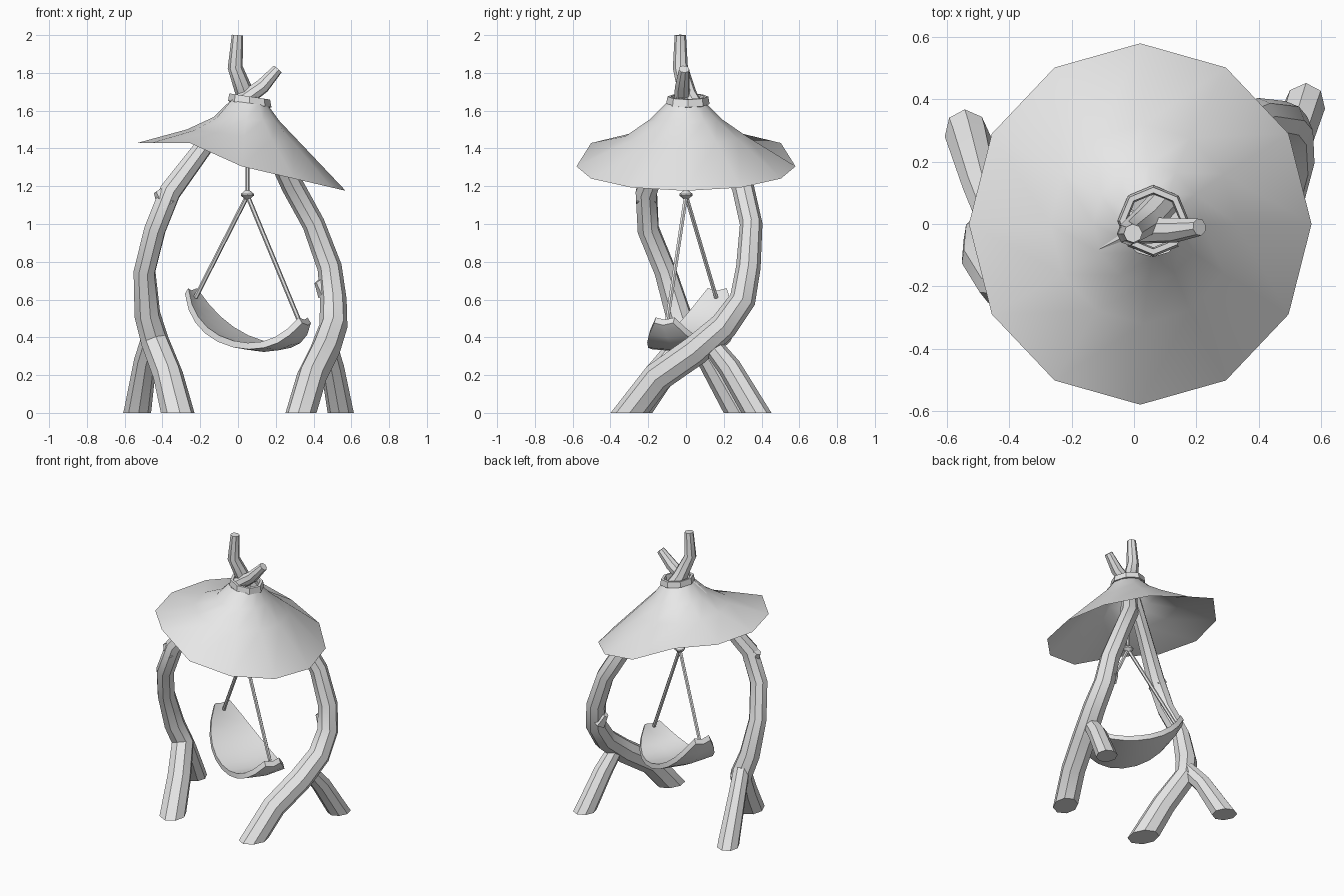
import bpy, bmesh, math
from mathutils import Vector

cube = bpy.data.objects.get("Cube")
if cube:
    bpy.data.objects.remove(cube)

grey = bpy.data.materials.new("plain_grey")
grey.use_nodes = True
grey.diffuse_color = (0.8, 0.8, 0.8, 1)
grey.node_tree.nodes["Principled BSDF"].inputs["Base Color"].default_value = (0.8, 0.8, 0.8, 1)


def finish(name, bm, angle=40, closed=True):
    if closed:
        bmesh.ops.recalc_face_normals(bm, faces=bm.faces)
    mesh = bpy.data.meshes.new(name)
    bm.to_mesh(mesh)
    bm.free()
    mesh.materials.append(grey)
    obj = bpy.data.objects.new(name, mesh)
    bpy.context.collection.objects.link(obj)
    bpy.ops.object.select_all(action="DESELECT")
    bpy.context.view_layer.objects.active = obj
    obj.select_set(True)
    bpy.ops.object.shade_smooth_by_angle(angle=math.radians(angle))
    return obj


def bridge(bm, rings):
    for a, b in zip(rings, rings[1:]):
        n = len(a)
        for i in range(n):
            bm.faces.new((a[i], a[(i + 1) % n], b[(i + 1) % n], b[i]))


def tube(name, path, sides=8, ground=False):
    """Capped tube along (x, y, z, radius) points, optionally cut flat at the ground."""
    bm = bmesh.new()
    pts = [Vector(p[:3]) for p in path]
    side, rings = Vector((1, 0, 0)), []
    for i, p in enumerate(pts):
        t = (pts[min(i + 1, len(pts) - 1)] - pts[max(i - 1, 0)]).normalized()
        side = (side - t * side.dot(t)).normalized()
        up = t.cross(side)
        rings.append([bm.verts.new(p + path[i][3] * (side * math.cos(a) + up * math.sin(a)))
                      for a in (math.tau * k / sides for k in range(sides))])
    bridge(bm, rings)
    bm.faces.new(rings[0])
    bm.faces.new(rings[-1])
    if ground:
        cut = bmesh.ops.bisect_plane(bm, geom=bm.verts[:] + bm.edges[:] + bm.faces[:],
                                     plane_co=(0, 0, 0), plane_no=(0, 0, -1), clear_outer=True)
        edges = [e for e in cut["geom_cut"] if isinstance(e, bmesh.types.BMEdge)]
        bmesh.ops.contextual_create(bm, geom=edges)
    return finish(name, bm)


# Two bent trunks that cross above the canopy
tube("left_trunk", [
    (.31, -.36, -.08, .08), (.39, -.15, .19, .08), (.46, .05, .33, .08), (.505, .2, .46, .075),
    (.505, .3, .6, .07), (.485, .33, .77, .065), (.4, .345, 1.0, .06), (.29, .3, 1.2, .06),
    (.15, .13, 1.48, .05), (.04, .01, 1.68, .05), (-.015, -.03, 1.83, .04), (-.003, -.03, 2.0, .03)],
    ground=True)
tube("right_trunk", [
    (-.3, -.34, -.08, .09), (-.37, -.14, .2, .08), (-.44, .0, .38, .075), (-.48, -.04, .52, .07),
    (-.495, -.11, .75, .06), (-.44, -.2, .97, .06), (-.36, -.21, 1.17, .06),
    (-.18, -.12, 1.41, .05), (.02, -.02, 1.65, .045), (.13, -.02, 1.73, .04), (.21, -.01, 1.82, .028)],
    ground=True)

# Rear branch legs
tube("left_rear_leg", [(.47, .12, .38, .05), (.5, .23, .24, .062), (.54, .36, .02, .068),
                       (.56, .42, -.08, .07)], ground=True)
tube("right_rear_leg", [(-.45, .01, .42, .055), (-.49, .12, .28, .06), (-.53, .27, .02, .072),
                        (-.55, .33, -.08, .075)], ground=True)

# Cut-off twig knots
tube("left_knot", [(.47, .32, .64, .055), (.425, .31, .7, .025)], 6)
tube("right_knot", [(-.37, -.21, 1.1, .06), (-.42, -.21, 1.18, .03)], 6)
tube("top_knot", [(.08, -.02, 1.67, .035), (.105, -.02, 1.74, .018)], 6)


# Tilted twelve-sided canopy, one thin sheet
def rim_height(x):
    return min(1.43, 1.305 - x * (.45 if x < 0 else .235))


levels = [
    (.02, .55, .58, rim_height),
    (.03, .30, .32, lambda x: 1.465 - .12 * x),
    (.045, .175, .19, lambda x: 1.555 - .06 * x),
    (.06, .1, .105, lambda x: 1.64 - .13 * x),
]
bm = bmesh.new()
rings = []
for cx, rx, ry, height in levels:
    ring = []
    for k in range(12):
        a = math.tau * k / 12
        dx = rx * math.cos(a)
        ring.append(bm.verts.new((cx + dx, ry * math.sin(a), height(dx))))
    rings.append(ring)
bridge(bm, rings)
finish("canopy", bm, 50, closed=False)

# Octagonal collar around the canopy opening
bm = bmesh.new()
rings = []
for r, z in ((.095, 1.63), (.115, 1.635), (.108, 1.675), (.09, 1.675), (.085, 1.63)):
    rings.append([bm.verts.new((.062 + r * math.cos(a), .01 + r * math.sin(a),
                                z - .15 * r * math.cos(a)))
                  for a in (math.tau * k / 8 for k in range(8))])
bridge(bm, rings + rings[:1])
finish("canopy_collar", bm, 30)

# Hanging ropes and their joint
tube("main_rope", [(.05, 0, 1.15, .01), (.05, 0, 1.64, .01)], 6)
tube("right_rope", [(.05, 0, 1.15, .012), (-.225, .16, .61, .012)], 6)
tube("left_rope", [(.05, 0, 1.15, .012), (.325, -.1, .485, .012)], 6)
tube("rope_joint", [(.05, 0, 1.13, .012), (.05, 0, 1.15, .034), (.05, 0, 1.16, .034),
                    (.05, 0, 1.178, .012)], 8)

# Curved seat: a sagging strip, wide in the middle, with narrow ends
start, end = Vector((-.24, .165, .66)), Vector((.345, -.11, .505))
across = Vector((.42, .91, 0))
bm = bmesh.new()
steps, rings = 10, []
for i in range(steps + 1):
    t = i / steps
    bend = math.sin(math.pi * t)
    s = t - .05 * math.sin(math.tau * t)
    center = start.lerp(end, s) - Vector((0, 0, .2 * bend ** .85 if bend > 0.001 else 0))
    half = .055 + .135 * max(bend, 0) ** .8
    slope = Vector((math.cos(math.pi * t) * .55, 0, .8)).normalized()
    down = Vector((-slope.x * .9, slope.x * .42, -slope.z)) * .035
    rings.append([bm.verts.new(center + across * half * w + down * d)
                  for w, d in ((-1, 0), (0, .4), (1, 0), (1, 1), (0, 1.4), (-1, 1))])
bridge(bm, rings)
bm.faces.new(rings[0])
bm.faces.new(rings[-1])
finish("seat", bm, 35)
